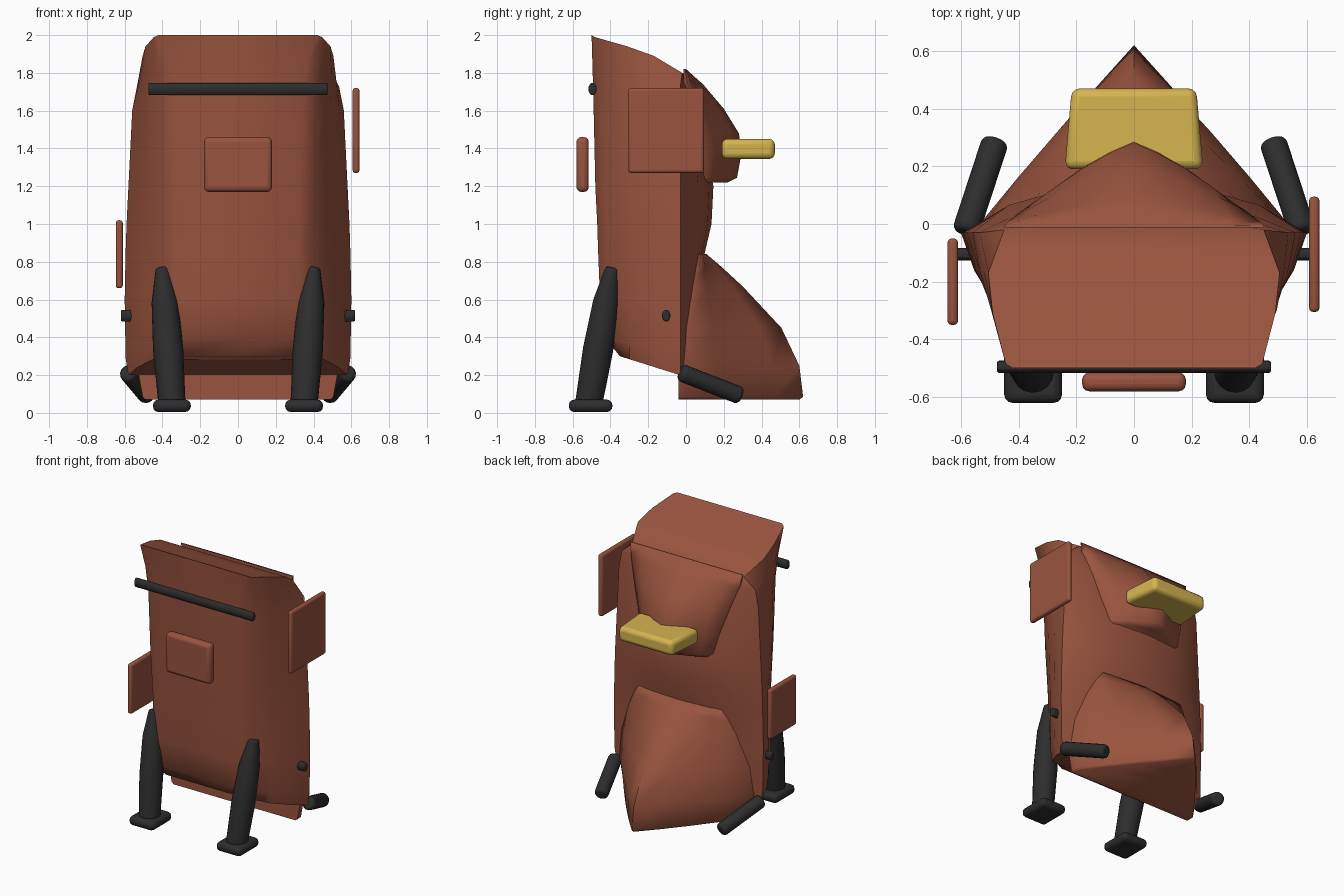
import bpy, bmesh
from math import radians
from mathutils import Vector

if "Cube" in bpy.data.objects:
    bpy.data.objects.remove(bpy.data.objects["Cube"])


def material(name, rgb):
    m = bpy.data.materials.new(name)
    m.use_nodes = True
    m.diffuse_color = (*rgb, 1)
    m.node_tree.nodes["Principled BSDF"].inputs["Base Color"].default_value = (*rgb, 1)
    return m


RUST = material("rust canvas", (0.32, 0.088, 0.049))
BLACK = material("black rubber", (0.026, 0.026, 0.026))
YELLOW = material("mustard yellow", (0.67, 0.46, 0.08))


def finish(name, bm, mat, bevel=0, angle=40):
    bmesh.ops.recalc_face_normals(bm, faces=bm.faces)
    me = bpy.data.meshes.new(name)
    bm.to_mesh(me)
    bm.free()
    ob = bpy.data.objects.new(name, me)
    bpy.context.collection.objects.link(ob)
    me.materials.append(mat)
    if bevel:
        mod = ob.modifiers.new("Bevel", "BEVEL")
        mod.width, mod.segments = bevel, 3
    bpy.ops.object.select_all(action="DESELECT")
    ob.select_set(True)
    bpy.context.view_layer.objects.active = ob
    bpy.ops.object.shade_smooth_by_angle(angle=radians(angle))
    return ob


def loft(name, half_rings, mat, angle):
    """Skin symmetric rings; each half ring runs from x = 0 round to x = 0."""
    bm = bmesh.new()
    rings = []
    for half in half_rings:
        pts = half + [(-x, y, z) for x, y, z in half[-2:0:-1]]
        rings.append([bm.verts.new(p) for p in pts])
    n = len(rings[0])
    for a, b in zip(rings, rings[1:]):
        for i in range(n):
            j = (i + 1) % n
            bm.faces.new((a[i], a[j], b[j], b[i]))
    # caps as quad strips across the mirror line
    for ring in (rings[0], rings[-1]):
        h = n // 2
        bm.faces.new((ring[0], ring[1], ring[-1]))
        for i in range(1, h - 1):
            bm.faces.new((ring[i], ring[i + 1], ring[n - i - 1], ring[n - i]))
        bm.faces.new((ring[h - 1], ring[h], ring[h + 1]))
    return finish(name, bm, mat, angle=angle)


def box(name, lo, hi, mat, bevel, back_taper=1.0):
    bm = bmesh.new()
    bmesh.ops.create_cube(bm, size=1)
    lo, hi = Vector(lo), Vector(hi)
    for v in bm.verts:
        taper = back_taper if v.co.y > 0 else 1
        v.co = (lo + hi) / 2 + v.co * (hi - lo)
        v.co.x *= taper
    return finish(name, bm, mat, bevel)


def tube(name, path, mat, bevel=0.015, flat=1.0, sides=16):
    """Round limb through (point, radius) stations on a straight axis."""
    start, end = Vector(path[0][0]), Vector(path[-1][0])
    rot = (end - start).to_track_quat("Z", "Y")
    bm = bmesh.new()
    rings = []
    for centre, radius in path:
        circle = bmesh.ops.create_circle(bm, segments=sides, radius=radius)["verts"]
        for v in circle:
            p = rot @ v.co
            p.y *= flat
            v.co = Vector(centre) + p
        rings.append(circle)
    for a, b in zip(rings, rings[1:]):
        for i in range(sides):
            j = (i + 1) % sides
            bm.faces.new((a[i], a[j], b[j], b[i]))
    bm.faces.new(rings[0])
    bm.faces.new(rings[-1])
    return finish(name, bm, mat, bevel)


# Main pack: z front, z back, y front, front, corner and side half widths, y back
body = []
for zf, zb, yf, wf, wm, ws, yb in (
        (0.30, 0.19, -0.35, 0.33, 0.45, 0.58, 0.02),
        (0.40, 0.28, -0.43, 0.32, 0.465, 0.595, 0.04),
        (0.60, 0.60, -0.455, 0.32, 0.47, 0.60, 0.06),
        (0.85, 0.85, -0.465, 0.32, 0.47, 0.595, 0.10),
        (1.00, 1.00, -0.47, 0.325, 0.475, 0.59, 0.135),
        (1.20, 1.20, -0.48, 0.33, 0.48, 0.58, 0.145),
        (1.65, 1.60, -0.49, 0.34, 0.49, 0.56, 0.06),
        (1.83, 1.72, -0.495, 0.36, 0.495, 0.535, 0.02)):
    def z(y):
        return zf + (zb - zf) * min(1, (y - yf) / -yf)
    body.append([(0, yf, zf), (wf, yf, zf), (wf + 0.075, yf + 0.055, z(yf + 0.055)),
                 (wm, -0.30, z(-0.30)), (0.35 * wm + 0.65 * ws, -0.16, z(-0.16)),
                 (ws, -0.03, z(-0.03)), (ws * 0.75, yb * 0.45, zb),
                 (ws * 0.4, yb * 0.85, zb), (0, yb, zb)])
# sloping lid with a raised front lip
body.append([(0, -0.50, 2.0), (0.42, -0.50, 2.0), (0.445, -0.485, 1.99),
             (0.49, -0.31, 1.94), (0.505, -0.17, 1.89), (0.45, -0.02, 1.80),
             (0.34, 0.0, 1.79), (0.2, 0.0, 1.79), (0, 0.0, 1.79)])
loft("pack_body", body, RUST, 55)


def pouch(name, rows, y_in, fullness):
    """Wedge pouch; rows of height, half width, edge y and peak y."""
    rings = []
    for z, w, ye, yp in rows:
        rings.append([(0, y_in, z), (w, y_in, z), (w, ye, z),
                      (w * 0.75, ye + (yp - ye) * (0.25 + fullness * 0.7), z),
                      (w * 0.5, ye + (yp - ye) * (0.5 + fullness), z),
                      (w * 0.25, ye + (yp - ye) * (0.75 + fullness * 0.8), z),
                      (0, yp, z)])
    return loft(name, rings, RUST, 80)


pouch("upper_pouch", [
    (1.22, 0.28, 0.10, 0.22), (1.245, 0.29, 0.10, 0.27), (1.38, 0.32, 0.085, 0.295),
    (1.48, 0.35, 0.07, 0.28), (1.61, 0.39, 0.045, 0.20), (1.74, 0.435, 0.01, 0.09),
    (1.82, 0.45, -0.005, 0.0)], -0.012, 0.09)
pouch("lower_pouch", [
    (0.07, 0.49, 0.0, 0.60), (0.085, 0.505, 0.0, 0.62), (0.25, 0.535, 0.0, 0.60),
    (0.45, 0.51, 0.01, 0.505), (0.67, 0.43, 0.04, 0.30), (0.78, 0.37, 0.07, 0.18),
    (0.84, 0.33, 0.08, 0.11)], -0.04, 0.03)

# Hanging panels
box("front_patch", (-0.18, -0.58, 1.17), (0.18, -0.515, 1.46), RUST, 0.025)
box("left_side_panel", (0.607, -0.305, 1.27), (0.643, 0.095, 1.72), RUST, 0.015)
box("right_side_panel", (-0.647, -0.35, 0.66), (-0.61, -0.05, 1.02), RUST, 0.015)

# Rear handle and front bar
box("rear_handle", (-0.24, 0.19, 1.345), (0.24, 0.47, 1.45), YELLOW, 0.028, 0.9)
tube("front_bar", [((-0.475, -0.495, 1.715), 0.033), ((0.475, -0.495, 1.715), 0.033)],
     BLACK, 0.01, 0.65)

# Legs, feet, rear struts and side pegs
for side, s in (("left", 1), ("right", -1)):
    foot, top = Vector((s * 0.35, -0.515, 0.05)), Vector((s * 0.40, -0.39, 0.77))
    tube(side + "_front_leg", [(foot, 0.072), (foot.lerp(top, 0.4), 0.08),
                               (foot.lerp(top, 0.75), 0.07), (top, 0.035)], BLACK, 0.012)
    box(side + "_foot", (s * 0.35 - 0.1, -0.62, 0.005), (s * 0.35 + 0.1, -0.39, 0.07),
        BLACK, 0.028)
    tube(side + "_rear_strut", [((s * 0.585, -0.03, 0.215), 0.047),
                                ((s * 0.48, 0.29, 0.09), 0.047)], BLACK, 0.02)
    tube(side + "_peg", [((s * 0.55, -0.105, 0.515), 0.032),
                         ((s * 0.62, -0.105, 0.515), 0.032)], BLACK, 0.01, 0.7)
